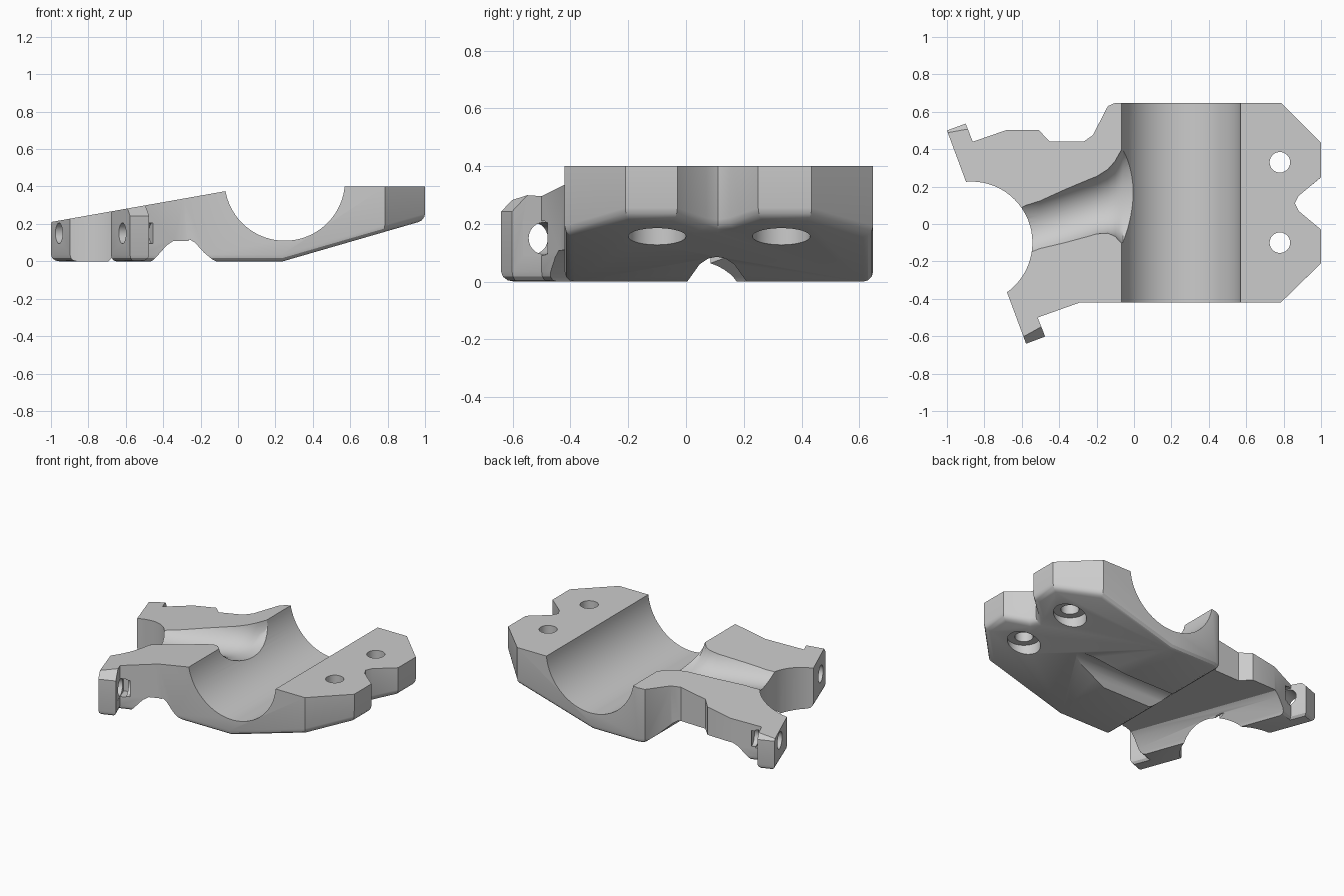
import bpy, bmesh, math
from mathutils import Vector

if "Cube" in bpy.data.objects:
    bpy.data.objects.remove(bpy.data.objects["Cube"])

U = Vector((0.94, 0.345, 0)).normalized()   # axis of the angled arms
V = Vector((-U.y, U.x, 0))
Z = Vector((0, 0, 1))


def make(name, bm):
    bmesh.ops.recalc_face_normals(bm, faces=bm.faces[:])
    me = bpy.data.meshes.new(name)
    bm.to_mesh(me)
    bm.free()
    ob = bpy.data.objects.new(name, me)
    bpy.context.scene.collection.objects.link(ob)
    return ob


def loft(name, rings):
    bm = bmesh.new()
    vs = [[bm.verts.new(p) for p in r] for r in rings]
    n = len(vs[0])
    for a, b in zip(vs, vs[1:]):
        for i in range(n):
            j = (i + 1) % n
            bm.faces.new((a[i], a[j], b[j], b[i]))
    bm.faces.new(vs[0])
    bm.faces.new(vs[-1][::-1])
    return make(name, bm)


def cylinder(name, start, axis, r, depth, n=32):
    axis = Vector(axis).normalized()
    a = axis.orthogonal().normalized()
    b = axis.cross(a)
    ring = [Vector(start) + r * (math.cos(t) * a + math.sin(t) * b)
            for t in (2 * math.pi * i / n for i in range(n))]
    return loft(name, [ring, [p + axis * depth for p in ring]])


def box(name, centre, axes, half):
    c = Vector(centre)
    a, b, d = (ax * h for ax, h in zip(axes, half))
    return loft(name, [[c + s * d - a - b, c + s * d + a - b,
                        c + s * d + a + b, c + s * d - a + b] for s in (-1, 1)])


def cut(body, cutter):
    # keep the first solver result that still spans the whole part
    cutter.hide_render = True
    mod = body.modifiers.new("cut", 'BOOLEAN')
    mod.operation = 'DIFFERENCE'
    mod.object = cutter
    result = None
    for solver in ('EXACT', 'MANIFOLD', 'FLOAT'):
        mod.solver = solver
        bpy.context.view_layer.update()
        dg = bpy.context.evaluated_depsgraph_get()
        me = bpy.data.meshes.new_from_object(body.evaluated_get(dg))
        xs = [v.co.x for v in me.vertices]
        if len(xs) > 20 and max(xs) - min(xs) > 1.8:
            result = me
            break
    body.modifiers.remove(mod)
    if result:
        body.data = result
    bpy.data.objects.remove(cutter)


# clamp body: plan outline raised to a block, sloped underneath
outline = [(.24, .648), (.785, .648), (1, .435), (1, .25), (.88, .15), (.86, .11), (.88, .07),
           (1, -.03), (1, -.21), (.785, -.42), (.24, -.42),
           (-.29, -.42), (-.515, -.5), (-.475, -.602), (-.577, -.64),
           (-1, .5), (-.9, .537), (-.862, .44), (-.68, .503), (-.51, .503), (-.45, .44),
           (-.27, .44), (-.22, .475), (-.14, .63), (-.1, .648)]
bm = bmesh.new()
lo = [bm.verts.new((x, y, max(0, (x - .24) * .22 / .76))) for x, y in outline]
hi = [bm.verts.new((x, y, .5)) for x, y in outline]
bm.faces.new(hi)
bm.faces.new(lo[:11])
bm.faces.new(lo[10:] + lo[:1])
for i in range(len(lo)):
    j = (i + 1) % len(lo)
    bm.faces.new((lo[i], lo[j], hi[j], hi[i]))
bmesh.ops.recalc_face_normals(bm, faces=bm.faces[:])
bm.normal_update()

# rounded lower rim
rim = []
for e in bm.edges:
    low, high = sorted(f.normal.z for f in e.link_faces)
    if low < -.5 and abs(high) < .3:
        rim.append(e)
bmesh.ops.bevel(bm, geom=rim, offset=.035, offset_type='OFFSET', segments=3,
                profile=.5, affect='EDGES', clamp_overlap=True)
body = make("clamp_body", bm)

# sloped arm top, main half bore and flat flange top
a0 = -math.pi + math.asin(.057 / .322)
a1 = -math.asin(.032 / .322)
bore = [(.25 + .322 * math.cos(a0 + (a1 - a0) * i / 40),
         .432 + .322 * math.sin(a0 + (a1 - a0) * i / 40)) for i in range(41)]
top = [(-1.3, .157)] + bore + [(1.3, .4), (1.3, 1), (-1.3, 1)]
cut(body, loft("top_cutter", [[(x, y, z) for x, z in top] for y in (-1, 1)]))

# cylindrical gap between the arms
cut(body, cylinder("arm_gap", (-.87, -.1, -.2), Z, .327, 1, 64))

# branch trough, flaring into the main bore
rings = []
for x, w in [(-.95, .19), (-.58, .18), (-.5, .16), (-.2, .16), (-.14, .175),
             (-.1, .205), (-.08, .235), (-.06, .26), (.05, .27)]:
    yc = .345 * (x + .55) - .02
    rings.append([(x, yc + w * math.cos(t), .395 + .16 * math.sin(t))
                  for t in (2 * math.pi * i / 40 for i in range(40))])
cut(body, loft("branch_trough", rings))

# wedge shaped relief under the arms
rings = []
for y in (-.66, .8):
    s = -.367 * (y + .43)
    rings.append([(x + (s if x < -.28 else 0), y, z) for x, z in
                  [(-.51, -.05), (-.46, .015), (-.39, .085), (-.35, .108), (-.26, .118),
                   (-.23, .1), (-.18, .045), (-.14, .012), (-.08, -.02), (-.08, -.05)]])
cut(body, loft("under_relief", rings))

# rounded channel along the underside
chan = [(-.13, -.05), (-.11, -.01), (-.085, .025), (-.06, .06), (-.03, .08), (0, .086),
        (.03, .08), (.06, .06), (.085, .025), (.11, -.01), (.13, -.05)]
cut(body, loft("under_channel", [[(x, .107 + y, z) for y, z in chan] for x in (-.6, 1.2)]))

# flange bolt holes with pockets below
for y in (-.1, .33):
    cut(body, cylinder("bolt_hole", (.78, y, -.1), Z, .055, 1, 24))
    cut(body, cylinder("bolt_pocket", (.78, y, -.1), Z, .1, .297, 32))

# tab holes, nut slots and chamfered tab tips
for (x, y), (tx, ty, tz), side, depth in [((-.955, .385), (-.95, .518, .22), 1, .015),
                                          ((-.618, -.53), (-.526, -.621, .292), -1, .035)]:
    p = Vector((x, y, .15))
    cut(body, cylinder("tab_hole", p - U * .1, U, .055, .27, 24))
    cut(body, box("nut_slot", p + U * .125, (U, V, Z), (.018, .075, .06)))
    n = (side * V + Z).normalized()
    cut(body, box("tip_chamfer", Vector((tx, ty, tz)) + n * (.1 - depth),
                  (U, U.cross(n), n), (.12, .1, .1)))

# smooth shading with crisp edges
bpy.ops.object.select_all(action='DESELECT')
body.select_set(True)
bpy.context.view_layer.objects.active = body
bpy.ops.object.shade_smooth_by_angle(angle=math.radians(28))
